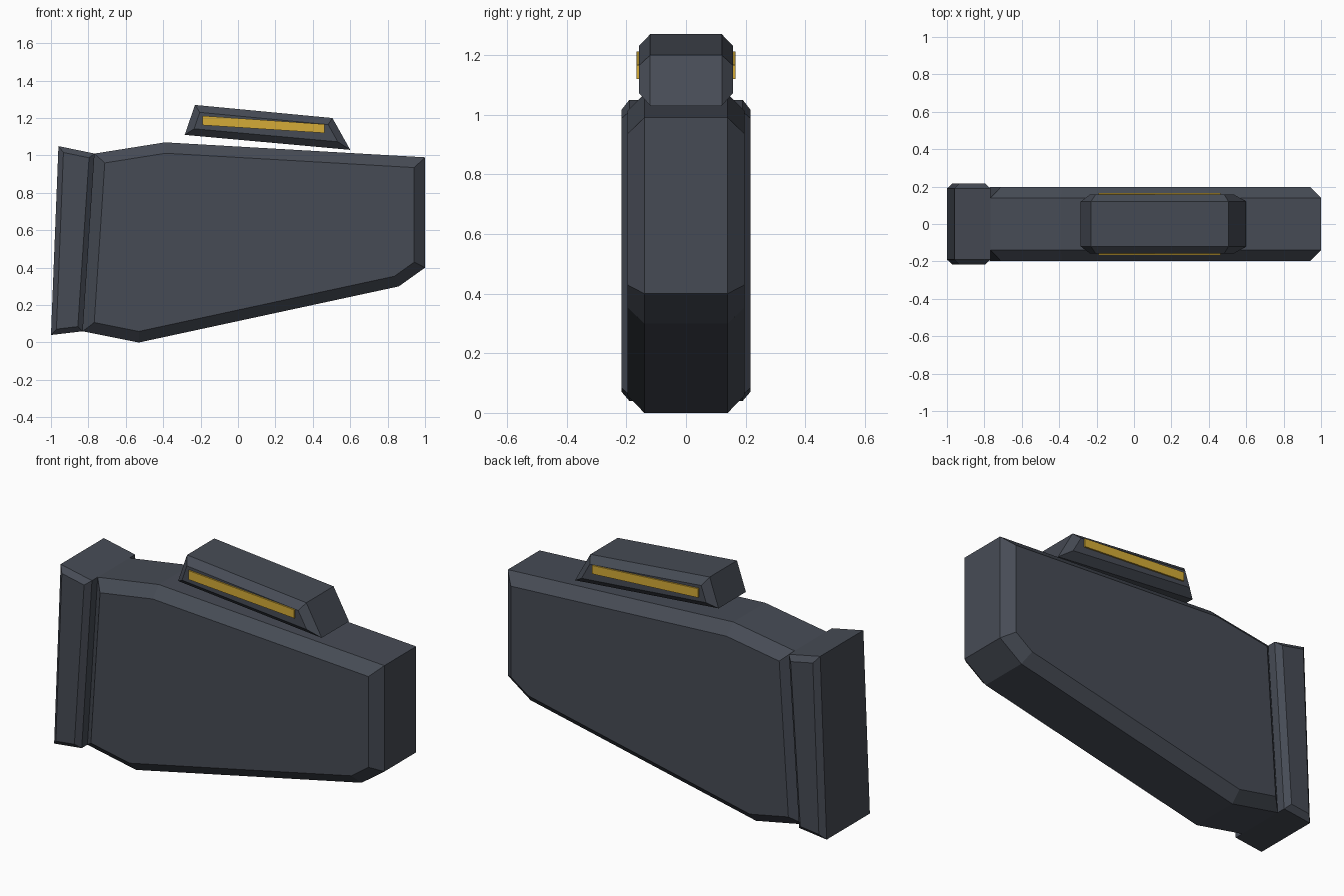
import bpy
import bmesh
from mathutils import Vector
from mathutils.geometry import intersect_line_line

cube = bpy.data.objects.get("Cube")
if cube:
    bpy.data.objects.remove(cube, do_unlink=True)


def make_material(name, color):
    mat = bpy.data.materials.new(name)
    mat.use_nodes = True
    mat.diffuse_color = color
    bsdf = next(n for n in mat.node_tree.nodes if n.type == "BSDF_PRINCIPLED")
    bsdf.inputs["Base Color"].default_value = color
    bsdf.inputs["Roughness"].default_value = 0.6
    return mat


slate = make_material("slate grey", (0.062, 0.071, 0.091, 1))
amber = make_material("amber yellow", (0.66, 0.41, 0.038, 1))


def inset(outline, d):
    """Shrink a clockwise convex outline by d."""
    pts = [Vector((x, 0, z)) for x, z in outline]
    edges = []
    for a, b in zip(pts, pts[1:] + pts[:1]):
        t = (b - a).normalized()
        n = Vector((t.z, 0, -t.x)) * d
        edges.append((a + n, b + n))
    result = []
    for e, f in zip(edges[-1:] + edges[:-1], edges):
        p = intersect_line_line(*e, *f)[0]
        result.append((p.x, p.z))
    return result


def slab(name, mat, sections):
    """Loft outlines, given as (y, outline), and cap both ends."""
    bm = bmesh.new()
    rings = [[bm.verts.new((x, y, z)) for x, z in outline] for y, outline in sections]
    for r, s in zip(rings, rings[1:]):
        for i in range(len(r)):
            j = (i + 1) % len(r)
            bm.faces.new((r[i], r[j], s[j], s[i]))
    bm.faces.new(rings[0])
    bm.faces.new(rings[-1])
    bmesh.ops.recalc_face_normals(bm, faces=bm.faces)
    mesh = bpy.data.meshes.new(name)
    bm.to_mesh(mesh)
    bm.free()
    mesh.materials.append(mat)
    obj = bpy.data.objects.new(name, mesh)
    bpy.context.collection.objects.link(obj)
    return obj


def chamfered_slab(name, outline, half_width, side, chamfer):
    small = inset(outline, chamfer)
    return slab(name, slate, [(-half_width, small), (-side, outline),
                              (side, outline), (half_width, small)])


# Main tapered body
chamfered_slab("body", [(-0.767, 1.01), (-0.39, 1.07), (1.0, 0.99), (1.0, 0.40),
                        (0.86, 0.30), (-0.53, 0.0), (-0.83, 0.06)], 0.197, 0.14, 0.058)

# Wider collar across the end
chamfered_slab("end_collar", [(-0.96, 1.05), (-0.767, 1.01),
                              (-0.83, 0.06), (-1.0, 0.04)], 0.217, 0.19, 0.028)

# Raised block above the body
chamfered_slab("top_block", [(-0.23, 1.27), (0.505, 1.20),
                             (0.60, 1.03), (-0.285, 1.11)], 0.158, 0.12, 0.037)

# Coloured strips on both sides of the block
strip = [(-0.19, 1.212), (0.463, 1.167), (0.463, 1.12), (-0.19, 1.162)]
for label, sign in (("front", -1), ("back", 1)):
    slab(label + "_strip", amber, [(sign * 0.157, strip), (sign * 0.1665, strip)])
